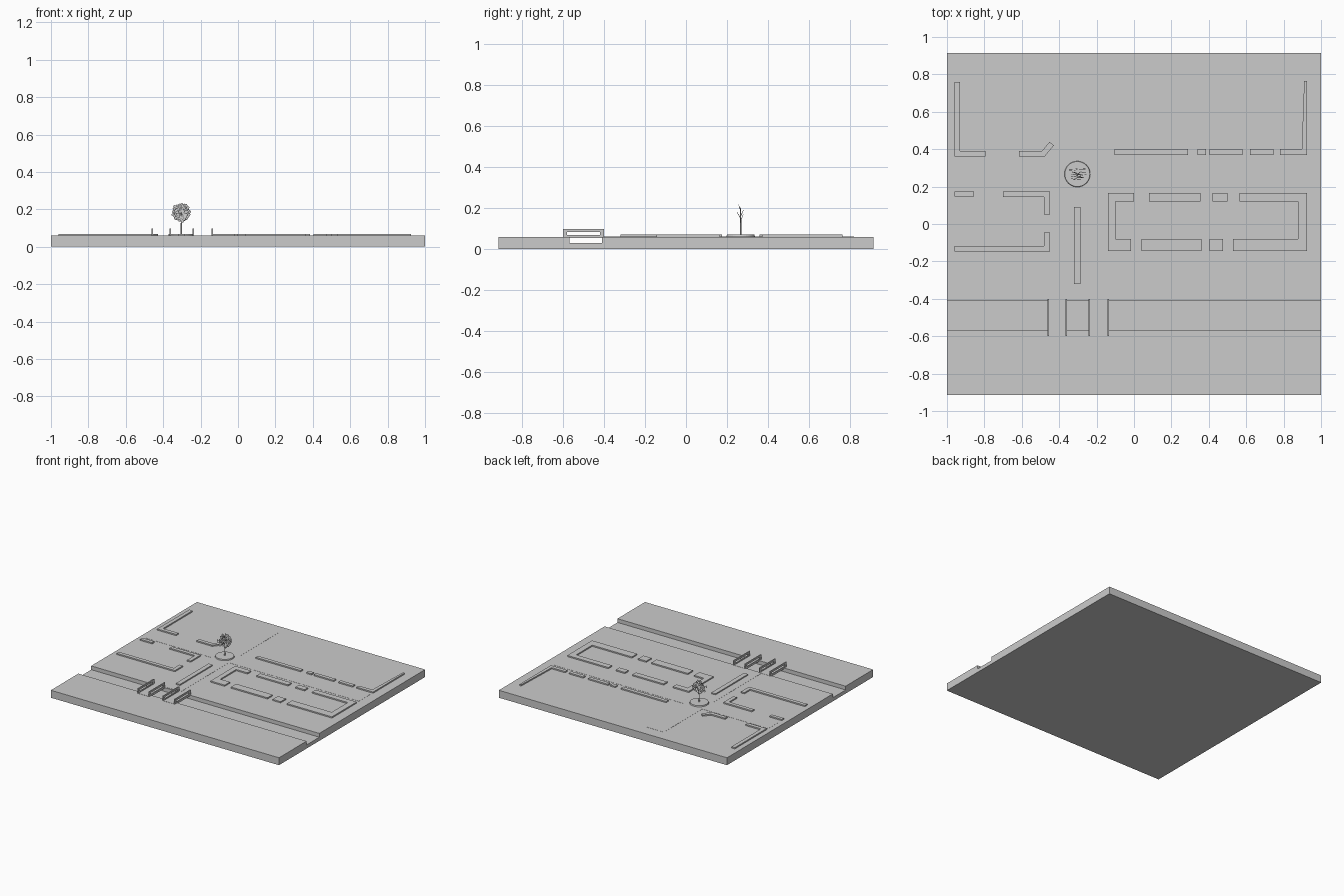
import bpy, bmesh, math, random
from mathutils import Vector, Matrix

old = bpy.data.objects.get("Cube")
if old:
    bpy.data.objects.remove(old, do_unlink=True)

random.seed(4)
GROUND, WALL_TOP = 0.059, 0.069

grey = bpy.data.materials.new("plain grey")
grey.use_nodes = True
grey.diffuse_color = (0.6, 0.6, 0.6, 1)
grey.node_tree.nodes["Principled BSDF"].inputs["Base Color"].default_value = (0.6, 0.6, 0.6, 1)


def finish(bm, name, normals=True):
    if normals:
        bmesh.ops.recalc_face_normals(bm, faces=bm.faces)
    mesh = bpy.data.meshes.new(name)
    bm.to_mesh(mesh)
    bm.free()
    mesh.materials.append(grey)
    ob = bpy.data.objects.new(name, mesh)
    bpy.context.collection.objects.link(ob)
    return ob


def extrude(name, points, offset):
    """Solid made by pushing a flat outline along an offset."""
    bm = bmesh.new()
    face = bm.faces.new([bm.verts.new(p) for p in points])
    new = bmesh.ops.extrude_face_region(bm, geom=[face])["geom"]
    bmesh.ops.translate(bm, vec=offset, verts=[g for g in new if isinstance(g, bmesh.types.BMVert)])
    return finish(bm, name)


def outline(name, points, z0=GROUND - 0.002, z1=WALL_TOP):
    return extrude(name, [(x, y, z0) for x, y in points], (0, 0, z1 - z0))


def box(name, x0, x1, y0, y1, z0=GROUND - 0.002, z1=WALL_TOP):
    return outline(name, [(x0, y0), (x1, y0), (x1, y1), (x0, y1)], z0, z1)


def wall(name, path, width=0.03):
    """Low wall following a centre line, with mitred corners."""
    pts = [Vector(p) for p in path]
    norms = [(b - a).normalized().orthogonal() for a, b in zip(pts, pts[1:])]
    left, right = [], []
    for i, p in enumerate(pts):
        n1, n2 = norms[max(i - 1, 0)], norms[min(i, len(norms) - 1)]
        n = (n1 + n2) / (1 + n1.dot(n2)) * width / 2
        left.append(p + n)
        right.append(p - n)
    return outline(name, left + right[::-1])


# Ground slab with a channel running across it
profile = [(-0.915, 0), (0.915, 0), (0.915, GROUND), (-0.41, GROUND), (-0.41, 0.029),
           (-0.57, 0.029), (-0.57, GROUND), (-0.915, GROUND)]
extrude("ground_slab", [(-1, y, z) for y, z in profile], (2, 0, 0))

# Thin paths crossing at the tree
PATH_TOP = GROUND + 0.001
box("long_path", -0.96, 0.92, 0.2, 0.34, z1=PATH_TOP)
box("cross_path", -0.38, -0.22, -0.4, 0.82, z1=PATH_TOP)

# Bridges: deck plus a railing frame on each side
for side, x0, x1 in (("right", -0.462, -0.358), ("left", -0.242, -0.134)):
    box(side + "_bridge_deck", x0, x1, -0.6, -0.4, 0.052, GROUND + 0.0015)
    for edge, x in (("outer", x0), ("inner", x1 - 0.008)):
        name = side + "_bridge_" + edge + "_rail_"
        box(name + "base", x, x + 0.008, -0.6, -0.4, 0.056, 0.068)
        box(name + "top", x, x + 0.008, -0.6, -0.4, 0.083, 0.097)
        for i, y in enumerate((-0.6, -0.42)):
            box(name + "post_%d" % i, x, x + 0.008, y, y + 0.02, 0.068, 0.083)

# Walls on the right half of the site
wall("back_right_corner_wall", [(-0.945, 0.76), (-0.945, 0.375), (-0.795, 0.375)])
wall("bent_wall", [(-0.615, 0.375), (-0.485, 0.375), (-0.44, 0.43)])
wall("short_right_wall", [(-0.96, 0.16), (-0.855, 0.16)], 0.027)
wall("upper_court_wall", [(-0.70, 0.16), (-0.465, 0.16), (-0.465, 0.05)])
wall("lower_court_wall", [(-0.96, -0.132), (-0.465, -0.132), (-0.465, -0.045)])
wall("centre_wall", [(-0.303, 0.09), (-0.303, -0.32)], 0.036)

# Broken wall row at the back left, ending in a tapering return
for i, (a, b) in enumerate([(-0.105, 0.29), (0.34, 0.385), (0.405, 0.58), (0.62, 0.745)]):
    box("back_row_wall_%d" % i, a, b, 0.37, 0.4)
outline("back_left_corner_wall", [(0.78, 0.37), (0.925, 0.37), (0.925, 0.765),
                                  (0.91, 0.765), (0.897, 0.4), (0.78, 0.4)])

# Ruined hall: two end pieces and broken stretches between
outline("hall_right_end", [(0, 0.165), (-0.14, 0.165), (-0.14, -0.145), (-0.015, -0.145),
                           (-0.015, -0.08), (-0.1, -0.08), (-0.1, 0.12), (0, 0.12)])
outline("hall_left_end", [(0.565, 0.165), (0.925, 0.165), (0.925, -0.145), (0.53, -0.145),
                          (0.53, -0.08), (0.878, -0.08), (0.878, 0.12), (0.565, 0.12)])
for i, (a, b) in enumerate([(0.08, 0.355), (0.42, 0.5)]):
    box("hall_back_wall_%d" % i, a, b, 0.12, 0.165)
for i, (a, b) in enumerate([(0.04, 0.36), (0.405, 0.475)]):
    box("hall_front_wall_%d" % i, a, b, -0.145, -0.08)

# Round planter, trunk and branches
TREE = Vector((-0.303, 0.267, 0))


def cone(name, start, end, r1, r2, sides):
    bm = bmesh.new()
    axis = end - start
    turn = Vector((0, 0, 1)).rotation_difference(axis).to_matrix().to_4x4()
    bmesh.ops.create_cone(bm, cap_ends=True, segments=sides, radius1=r1, radius2=r2,
                          depth=axis.length, matrix=Matrix.Translation((start + end) / 2) @ turn)
    return finish(bm, name)


def up(z, x=0, y=0):
    return TREE + Vector((x, y, z))


cone("planter", up(0.057), up(0.069), 0.07, 0.067, 32)
cone("trunk", up(0.065), up(0.2), 0.004, 0.002, 8)
for i in range(6):
    a, z = i * 2.4, 0.125 + 0.012 * i
    cone("branch_%d" % i, up(z), up(z + 0.03, 0.035 * math.cos(a), 0.018 * math.sin(a)),
         0.002, 0.001, 5)

# Crown of flat upright leaf cards, all facing front and back
bm = bmesh.new()
for i in range(60):
    a, r = i * 2.4, math.sqrt((i + 0.5) / 60)
    centre = up(0.183 + 0.046 * r * math.sin(a), 0.046 * r * math.cos(a), random.uniform(-0.03, 0.03))
    spin = Matrix.Rotation(random.uniform(0, 6.28), 3, 'Y')
    tilt = Matrix.Rotation(random.uniform(-0.15, 0.15), 3, 'X')
    size = random.uniform(0.009, 0.013)
    ring = []
    for k in range(6):
        t = k * math.pi / 3
        ring.append(bm.verts.new(centre + tilt @ spin @ Vector((size * math.cos(t), 0, 0.75 * size * math.sin(t)))))
    bm.faces.new(ring)
finish(bm, "tree_leaves", normals=False)
